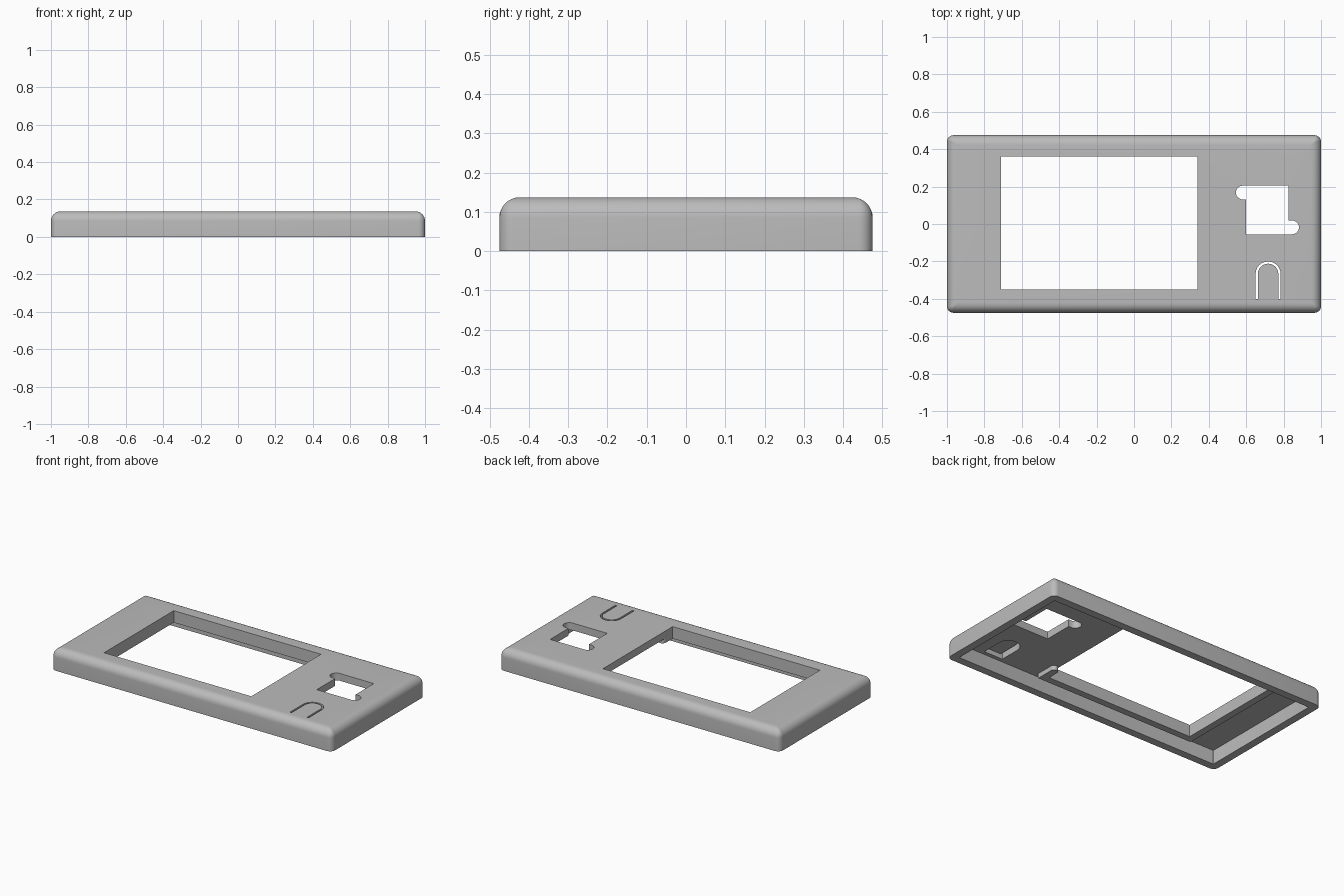
import bpy, bmesh, math

if "Cube" in bpy.data.objects:
    bpy.data.objects.remove(bpy.data.objects["Cube"], do_unlink=True)

HX, HY, H = 1.0, 0.475, 0.137      # half sizes and height of the cover
WALL, PLATE, BEVEL, CORNER = 0.05, 0.09, 0.052, 0.035
WX0, WX1, WY0, WY1 = -0.71, 0.34, -0.35, 0.36   # screen window

grey = bpy.data.materials.new("matte grey")
grey.use_nodes = True
grey.diffuse_color = (0.5, 0.5, 0.5, 1)
grey.node_tree.nodes["Principled BSDF"].inputs["Base Color"].default_value = (0.5, 0.5, 0.5, 1)


def arc(cx, cy, r, a0, a1, n=12):
    angles = [math.radians(a0 + (a1 - a0) * i / n) for i in range(n + 1)]
    return [(cx + r * math.cos(a), cy + r * math.sin(a)) for a in angles]


def rounded_rect(hx, hy, r):
    pts = []
    for sx, sy, a in ((1, 1, 0), (-1, 1, 90), (-1, -1, 180), (1, -1, 270)):
        pts += arc(sx * (hx - r), sy * (hy - r), r, a, a + 90, 6)
    return pts


def loft(name, layers):
    """Solid through a stack of (outline, z) layers with equal point counts."""
    bm = bmesh.new()
    rings = [[bm.verts.new((x, y, z)) for x, y in pts] for pts, z in layers]
    n = len(rings[0])
    for a, b in zip(rings, rings[1:]):
        for i in range(n):
            j = (i + 1) % n
            bm.faces.new((a[i], a[j], b[j], b[i]))
    bm.faces.new(rings[0][::-1])
    bm.faces.new(rings[-1])
    bmesh.ops.recalc_face_normals(bm, faces=bm.faces)
    mesh = bpy.data.meshes.new(name)
    bm.to_mesh(mesh)
    bm.free()
    obj = bpy.data.objects.new(name, mesh)
    bpy.context.collection.objects.link(obj)
    mesh.materials.append(grey)
    return obj


def prism(name, pts, z0, z1):
    return loft(name, [(pts, z0), (pts, z1)])


# Outer body with softly rounded top edges
layers = [(rounded_rect(HX, HY, CORNER), 0)]
for i in range(9):
    a = math.radians(90 * i / 8)
    inset = BEVEL * (1 - math.cos(a))
    outline = rounded_rect(HX - inset, HY - inset, max(CORNER - inset, 0.003))
    layers.append((outline, H - BEVEL + BEVEL * math.sin(a)))
cover = loft("cover_shell", layers)

# Outlines of the openings
cavity = rounded_rect(HX - WALL, HY - WALL, 0.004)
window = [(WX0, WY0), (WX1, WY0), (WX1, WY1), (WX0, WY1)]
lobe = 0.037
socket = ([(0.6, -0.055)] + arc(0.845, -0.055 + lobe, lobe, -90, 90)
          + [(0.825, -0.055 + 2 * lobe), (0.825, 0.205)]
          + arc(0.582, 0.205 - lobe, lobe, 90, 270) + [(0.6, 0.205 - 2 * lobe)])
BX, R, GAP, BY = 0.717, 0.067, 0.012, -0.4
tongue_y = -0.2 - R
slot = ([(BX + R, BY)] + arc(BX, tongue_y, R, 0, 180) + [(BX - R, BY), (BX - R + GAP, BY)]
        + arc(BX, tongue_y, R - GAP, 180, 0) + [(BX + R - GAP, BY)])
recess = [(BX + R, BY)] + arc(BX, tongue_y, R, 0, 180) + [(BX - R, BY)]

# Hollow the body, cut the openings and thin the button tongue
for name, pts, z0, z1 in (("cavity", cavity, -0.1, PLATE), ("window", window, -0.1, 0.3),
                          ("socket", socket, -0.1, 0.3), ("recess", recess, 0.05, 0.12),
                          ("slot", slot, 0.04, 0.3)):
    cutter = prism(name + "_cutter", pts, z0, z1)
    cutter.hide_render = True
    mod = cover.modifiers.new(name, "BOOLEAN")
    mod.operation, mod.solver, mod.object = "DIFFERENCE", "EXACT", cutter
    bpy.context.view_layer.objects.active = cover
    bpy.ops.object.modifier_apply(modifier=name)
    bpy.data.objects.remove(cutter, do_unlink=True)

# Retaining rim under the window, with one short rounded return
W = 0.045
rim = (arc(WX1 + W / 2, WY0 + 0.07, W / 2, 0, 180)
       + [(WX1, WY0), (WX0, WY0), (WX0, WY1), (WX1, WY1), (WX1, WY1 + W),
          (WX0 - W, WY1 + W), (WX0 - W, WY0 - W), (WX1 + W, WY0 - W)])
window_rim = prism("window_rim", rim, 0.06, PLATE + 0.001)

for obj in (cover, window_rim):
    bpy.ops.object.select_all(action="DESELECT")
    obj.select_set(True)
    bpy.context.view_layer.objects.active = obj
    bpy.ops.object.shade_smooth_by_angle(angle=math.radians(30))
